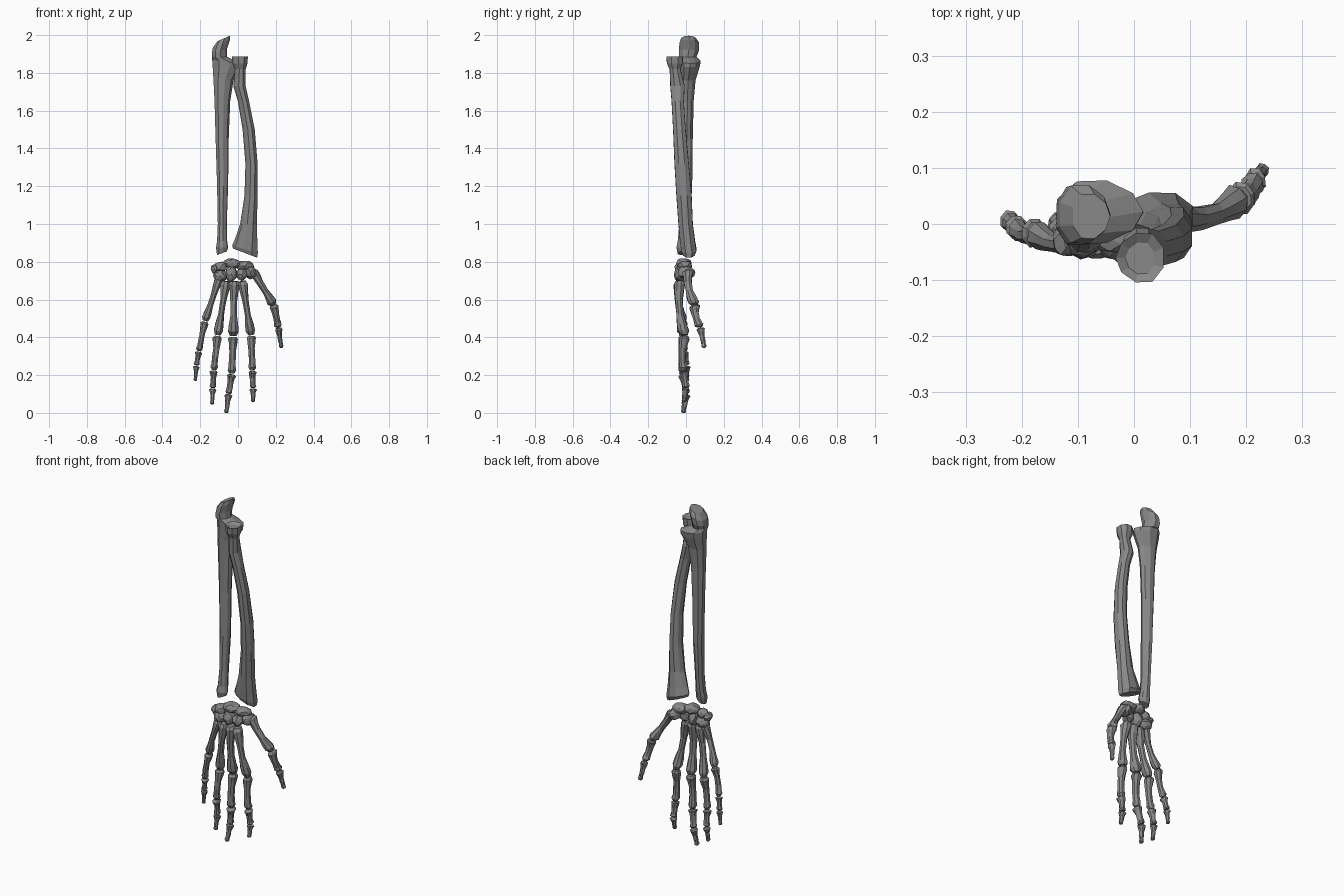
import bpy, bmesh, math, random
from mathutils import Vector

if "Cube" in bpy.data.objects:
    bpy.data.objects.remove(bpy.data.objects["Cube"])

random.seed(4)

bone_mat = bpy.data.materials.new("dark_bone")
bone_mat.diffuse_color = (.25, .25, .25, 1)
bone_mat.use_nodes = True
bone_mat.node_tree.nodes["Principled BSDF"].inputs["Base Color"].default_value = bone_mat.diffuse_color


def finish(name, bm):
    bmesh.ops.recalc_face_normals(bm, faces=bm.faces)
    me = bpy.data.meshes.new(name)
    bm.to_mesh(me)
    bm.free()
    me.materials.append(bone_mat)
    ob = bpy.data.objects.new(name, me)
    bpy.context.collection.objects.link(ob)
    return ob


def loft(name, rings):
    bm = bmesh.new()
    rows = [[bm.verts.new(p) for p in ring] for ring in rings]
    n = len(rows[0])
    for a, b in zip(rows, rows[1:]):
        for i in range(n):
            j = (i + 1) % n
            bm.faces.new((a[i], a[j], b[j], b[i]))
    bm.faces.new(rows[0])
    bm.faces.new(rows[-1])
    return finish(name, bm)


def long_bone(name, sections, ridge, sides=9):
    """Sections are x0, x1, y0, y1, z, tilt; ridge is the side with the sharp shaft edge."""
    rings = []
    for x0, x1, y0, y1, z, tilt in sections:
        ring = []
        for i in range(sides):
            a = math.tau * i / sides + (0 if ridge > 0 else math.pi)
            c, s = math.cos(a), math.sin(a)
            ring.append(Vector(((x0 + x1) / 2 + c * (x1 - x0) / 2 * 1.02,
                                (y0 + y1) / 2 + s * (y1 - y0) / 2 * (1 - 0.15 * c * ridge),
                                z + c * tilt / 2)))
        rings.append(ring)
    return loft(name, rings)


def small_bone(name, a, b, base, mid, head, bow=0.0, sides=8):
    """Waisted finger bone from a to b, bowed towards the back of the hand (-y)."""
    a, b = Vector(a), Vector(b)
    t = (b - a).normalized()
    u = (Vector((1, 0, 0)) - t * t.x).normalized()
    v = t.cross(u)
    rings = []
    for f, r in ((0, base * .7), (.06, base), (.18, base * .85), (.36, mid * 1.05), (.62, mid),
                 (.8, head * .85), (.92, head), (1, head * .6)):
        c = a.lerp(b, f) - Vector((0, bow * math.sin(math.pi * f), 0))
        ring = []
        for i in range(sides):
            q = math.tau * (i + .5) / sides
            k = r * random.uniform(.92, 1.12)
            ring.append(c + u * math.cos(q) * k + v * math.sin(q) * k * 1.12)
        rings.append(ring)
    return loft(name, rings)


def carpal(name, centre, size):
    bm = bmesh.new()
    bmesh.ops.create_icosphere(bm, subdivisions=2, radius=1.08)
    for vert in bm.verts:
        k = random.uniform(.88, 1.1)
        vert.co = Vector([c + p * s * k for c, p, s in zip(centre, vert.co, size)])
    return finish(name, bm)


# Ulna, with the elbow hook, notch and the shelf that meets the radius
long_bone("ulna", [
    (-.11, -.043, -.028, .055, 1.982, .03),
    (-.135, -.043, -.037, .072, 1.955, .045),
    (-.14, -.06, -.04, .07, 1.915, .02),
    (-.14, -.058, -.038, .058, 1.885, 0),
    (-.14, .015, -.036, .08, 1.86, -.02),
    (-.137, .015, -.034, .074, 1.83, 0),
    (-.132, -.025, -.03, .052, 1.76, 0),
    (-.126, -.042, -.028, .042, 1.65, 0),
    (-.12, -.05, -.025, .037, 1.45, 0),
    (-.112, -.053, -.03, .034, 1.2, 0),
    (-.108, -.06, -.037, .022, 1.0, 0),
    (-.112, -.058, -.045, .014, .91, 0),
    (-.118, -.053, -.052, .008, .875, 0),
    (-.112, -.06, -.045, 0, .845, .02)], 1)

# Radius, with disc head, tuberosity, bowed shaft and flared wrist end
long_bone("radius", [
    (-.015, .037, -.09, -.032, 1.875, 0),
    (-.032, .054, -.106, -.014, 1.886, 0),
    (-.03, .052, -.103, -.016, 1.85, 0),
    (-.016, .042, -.088, -.028, 1.82, 0),
    (-.024, .042, -.085, -.005, 1.73, 0),
    (0, .06, -.078, -.01, 1.65, 0),
    (.025, .09, -.07, 0, 1.5, 0),
    (.04, .105, -.063, .017, 1.32, 0),
    (.035, .105, -.053, .032, 1.15, 0),
    (.012, .102, -.042, .038, 1.0, 0),
    (-.015, .105, -.034, .05, .91, -.02),
    (-.03, .108, -.028, .058, .865, -.04),
    (-.025, .104, -.018, .048, .845, -.05)], -1)

# Wrist bones
for name, centre, size in (
        ("scaphoid", (.035, -.003, .778), (.045, .036, .026)),
        ("lunate", (-.03, -.012, .79), (.045, .04, .026)),
        ("triquetrum", (-.09, -.026, .773), (.032, .032, .028)),
        ("pisiform", (-.125, -.028, .762), (.018, .028, .022)),
        ("hamate", (-.095, -.025, .726), (.036, .036, .031)),
        ("capitate", (-.035, -.025, .735), (.03, .036, .04)),
        ("trapezoid", (.02, -.025, .732), (.027, .032, .031)),
        ("trapezium", (.065, .003, .742), (.03, .042, .032))):
    carpal(name, centre, size)

# Fingers: joint positions from wrist to tip, then thickness
fingers = {
    "thumb": ([(.075, .01, .755), (.19, .045, .572), (.214, .075, .452), (.23, .097, .345)], 1.0),
    "index": ([(.022, -.035, .7), (.07, -.008, .41), (.076, -.012, .222), (.08, .002, .13), (.08, -.012, .06)], 1.0),
    "middle": ([(-.02, -.035, .7), (-.025, -.008, .405), (-.033, -.014, .205), (-.05, .002, .1), (-.062, -.015, 0)], 1.06),
    "ring": ([(-.062, -.033, .7), (-.108, -.01, .41), (-.128, -.014, .225), (-.134, .002, .13), (-.137, -.012, .045)], .97),
    "little": ([(-.1, -.03, .71), (-.175, -.015, .485), (-.208, -.008, .325), (-.22, .004, .25), (-.227, .006, .17)], .87)}
for finger, (joints, k) in fingers.items():
    parts = ["metacarpal", "proximal_phalanx", "middle_phalanx", "distal_phalanx"]
    if finger == "thumb":
        parts.remove("middle_phalanx")
    radii = {"metacarpal": (.027, .017, .027), "proximal_phalanx": (.026, .017, .021),
             "middle_phalanx": (.023, .015, .018), "distal_phalanx": (.02, .012, .012)}
    for part, a, b in zip(parts, joints, joints[1:]):
        bow = {"metacarpal": .014, "proximal_phalanx": .009}.get(part, 0)
        gap = (Vector(b) - Vector(a)).normalized() * .003
        end = Vector(b) if part == "distal_phalanx" else Vector(b) - gap
        small_bone(f"{finger}_{part}", Vector(a) + gap, end, *[r * k for r in radii[part]], bow)
